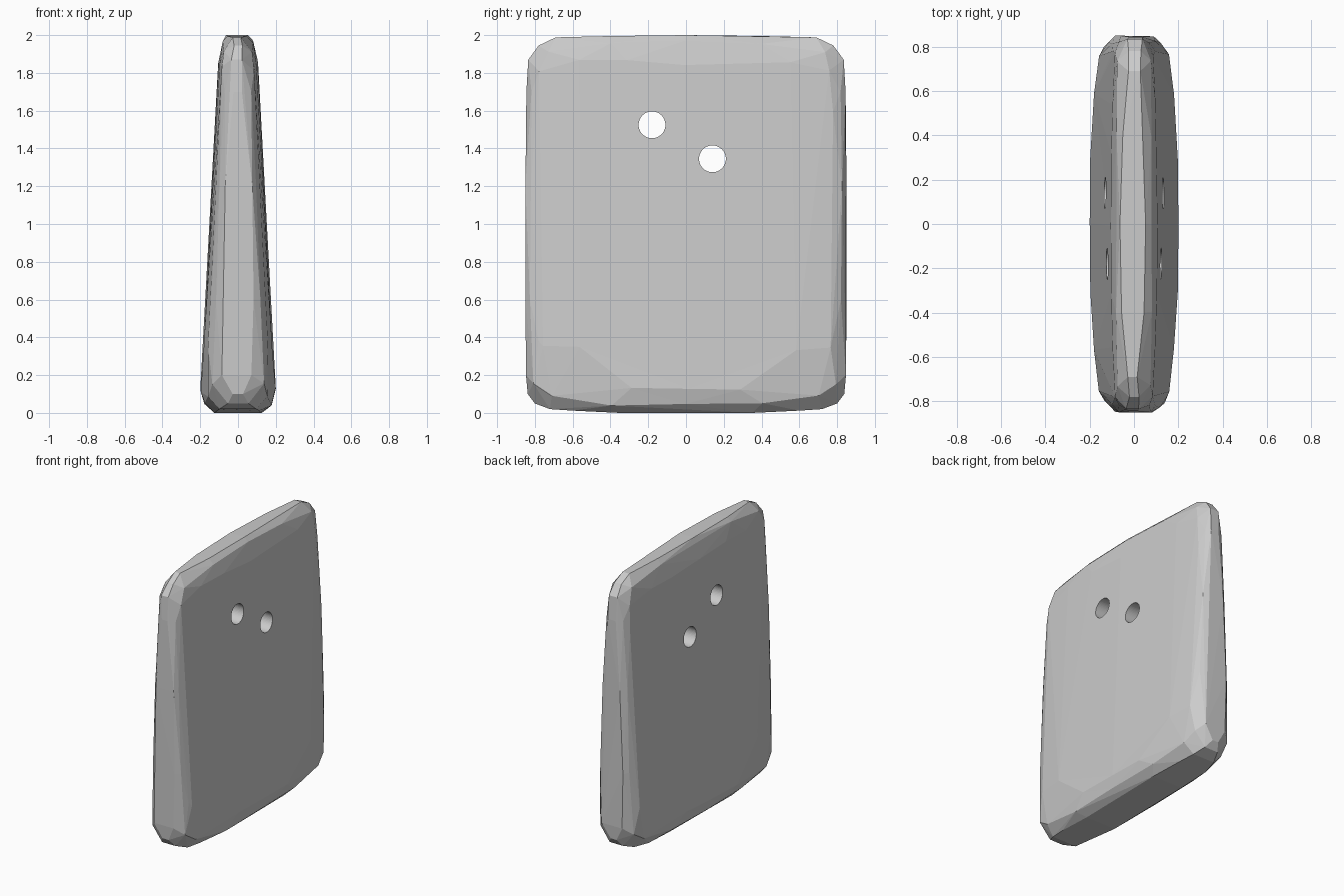
import bpy, bmesh, random
from math import pi

if "Cube" in bpy.data.objects:
    bpy.data.objects.remove(bpy.data.objects["Cube"])
random.seed(4)

# One quarter of the worn stone slab as (y, z, half thickness); mirrored in x and y
RIM = [(0, 0, .12), (.35, 0, .12), (.6, .012, .11), (.72, .02, .09), (.8, .05, .06),
       (.838, .1, .03), (.847, .2, .08), (.85, .6, .08), (.85, 1.2, .07), (.845, 1.7, .03),
       (.835, 1.87, .03), (.78, 1.945, .03), (.69, 1.988, .02), (.4, 1.995, .05), (0, 2, .06)]
BEVEL = [(0, .045, .18), (.4, .045, .176), (.71, .09, .157), (.8, .15, .137), (.82, .6, .117),
         (.82, 1.2, .097), (.815, 1.7, .07), (.73, 1.91, .075), (.4, 1.96, .08), (0, 1.97, .08)]
FACE = [(0, .14, .2), (.3, .12, .198), (.57, .34, .18), (.75, .35, .158)]


def thickness(y, z):
    # Tapers upward and crowns gently toward the sides
    return (.2 - .0553 * (z - .15)) * (1 - .2 * (abs(y) / .76) ** 2.3)


for z in (.4, .8, 1.25, 1.6, 1.85):
    for y in (0, .3, .55, .765):
        zz = z - (.03 if y > .7 and z > 1.8 else 0)
        FACE.append((y, zz, thickness(y, zz)))

# Slab: faceted convex hull with slight chipping irregularity
bm = bmesh.new()
for pts, jx, jt in ((RIM, .01, .004), (BEVEL, .002, .008), (FACE, .001, .02)):
    for y, z, x in pts:
        for sx in (-1, 1):
            for sy in ((-1, 1) if y else (1,)):
                dy = random.uniform(-jt, jt)
                dz = random.uniform(-jt, jt)
                dx = random.uniform(-jx, jx)
                if pts is RIM:
                    dy = dz = 0
                bm.verts.new((sx * (x + dx), sy * y + dy, z + dz))
res = bmesh.ops.convex_hull(bm, input=bm.verts)
bmesh.ops.delete(bm, geom=[v for v in bm.verts if not v.link_faces], context='VERTS')
bmesh.ops.dissolve_limit(bm, angle_limit=.03, verts=bm.verts, edges=bm.edges)
bmesh.ops.triangulate(bm, faces=bm.faces)
bmesh.ops.recalc_face_normals(bm, faces=bm.faces)
mesh = bpy.data.meshes.new("stone_slab")
bm.to_mesh(mesh)
bm.free()
slab = bpy.data.objects.new("stone_slab", mesh)
bpy.context.collection.objects.link(slab)

# Two drilled cord holes
for i, (y, z) in enumerate(((-.18, 1.525), (.14, 1.345))):
    bpy.ops.mesh.primitive_cylinder_add(vertices=48, radius=.071, depth=1,
                                        location=(0, y, z), rotation=(0, pi / 2, 0))
    cutter = bpy.context.object
    cutter.name = f"hole_cutter_{i + 1}"
    cutter.hide_render = True
    cutter.display_type = 'WIRE'
    mod = slab.modifiers.new(f"hole_{i + 1}", 'BOOLEAN')
    mod.operation = 'DIFFERENCE'
    mod.solver = 'EXACT'
    mod.object = cutter
